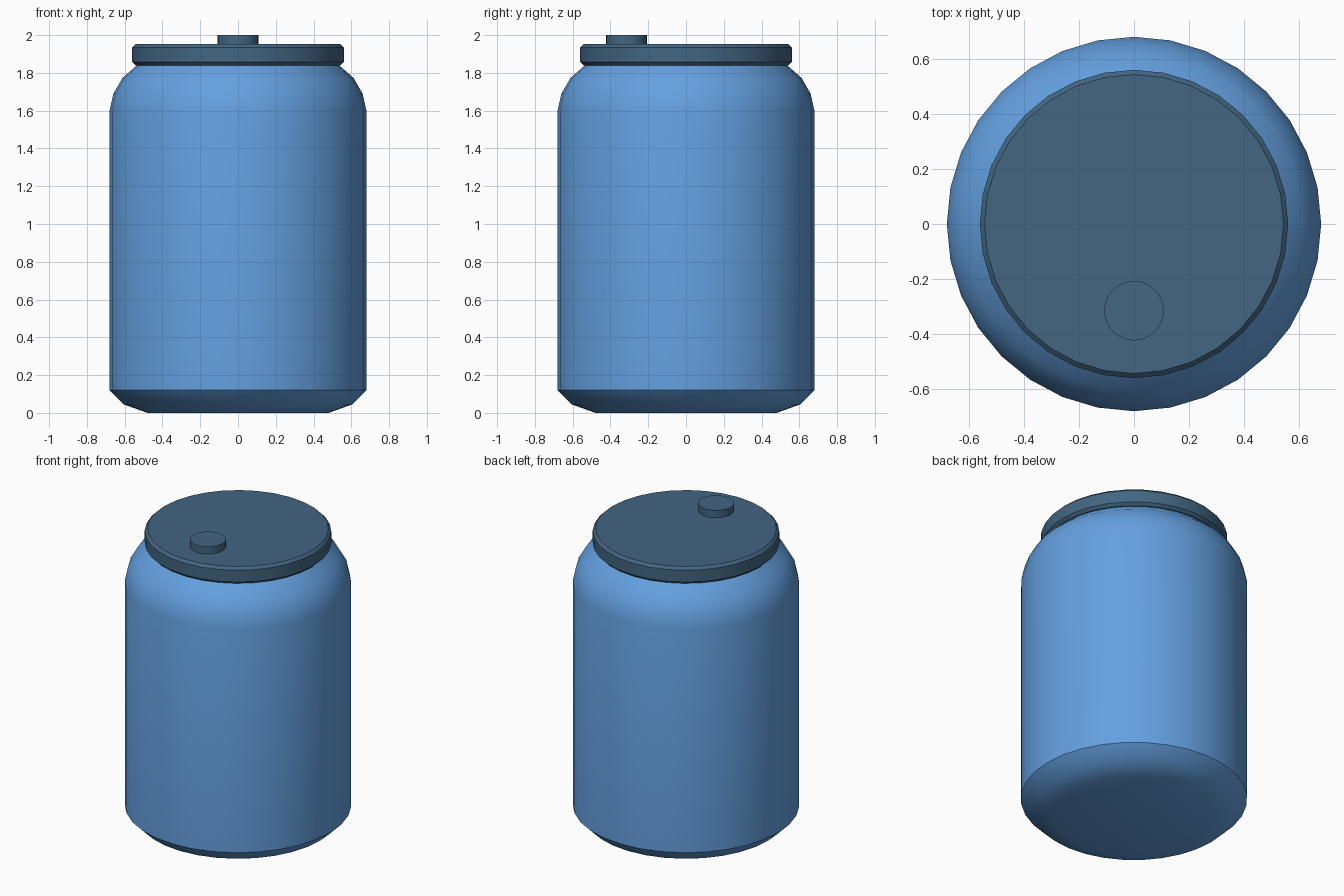
import bpy, bmesh, math

if "Cube" in bpy.data.objects:
    bpy.data.objects.remove(bpy.data.objects["Cube"])


def material(name, rgb):
    m = bpy.data.materials.new(name)
    m.diffuse_color = (*rgb, 1)
    m.use_nodes = True
    m.node_tree.nodes["Principled BSDF"].inputs["Base Color"].default_value = m.diffuse_color
    return m


def lathe(name, profile, sides, mat, centre=(0, 0)):
    """Closed turned solid from (radius, height) points, bottom to top."""
    bm = bmesh.new()
    rings = []
    for r, z in profile:
        rings.append([bm.verts.new((centre[0] + r * math.cos(2 * math.pi * i / sides),
                                    centre[1] + r * math.sin(2 * math.pi * i / sides), z))
                      for i in range(sides)])
    for a, b in zip(rings, rings[1:]):
        for i in range(sides):
            j = (i + 1) % sides
            bm.faces.new((a[i], a[j], b[j], b[i]))
    bm.faces.new(rings[0][::-1])
    bm.faces.new(rings[-1])
    mesh = bpy.data.meshes.new(name)
    bm.to_mesh(mesh)
    bm.free()
    mesh.materials.append(mat)
    ob = bpy.data.objects.new(name, mesh)
    bpy.context.collection.objects.link(ob)
    bpy.ops.object.select_all(action='DESELECT')
    ob.select_set(True)
    bpy.context.view_layer.objects.active = ob
    bpy.ops.object.shade_smooth_by_angle(angle=math.radians(40))
    return ob


blue = material("sky blue", (0.127, 0.352, 0.745))
slate = material("slate blue", (0.0545, 0.133, 0.223))

# Body with tapered foot and rounded shoulder
lathe("body", [(0.48, 0), (0.605, 0.045), (0.68, 0.12), (0.68, 1.60),
               (0.66, 1.69), (0.612, 1.773), (0.53, 1.845)], 32, blue)

# Lid with chamfered edges
lathe("lid", [(0.543, 1.84), (0.56, 1.857), (0.56, 1.935), (0.543, 1.952)], 32, slate)

# Small off-centre button near the front of the lid
lathe("lid_button", [(0.108, 1.945), (0.108, 2.0)], 32, slate, (0, -0.315))
